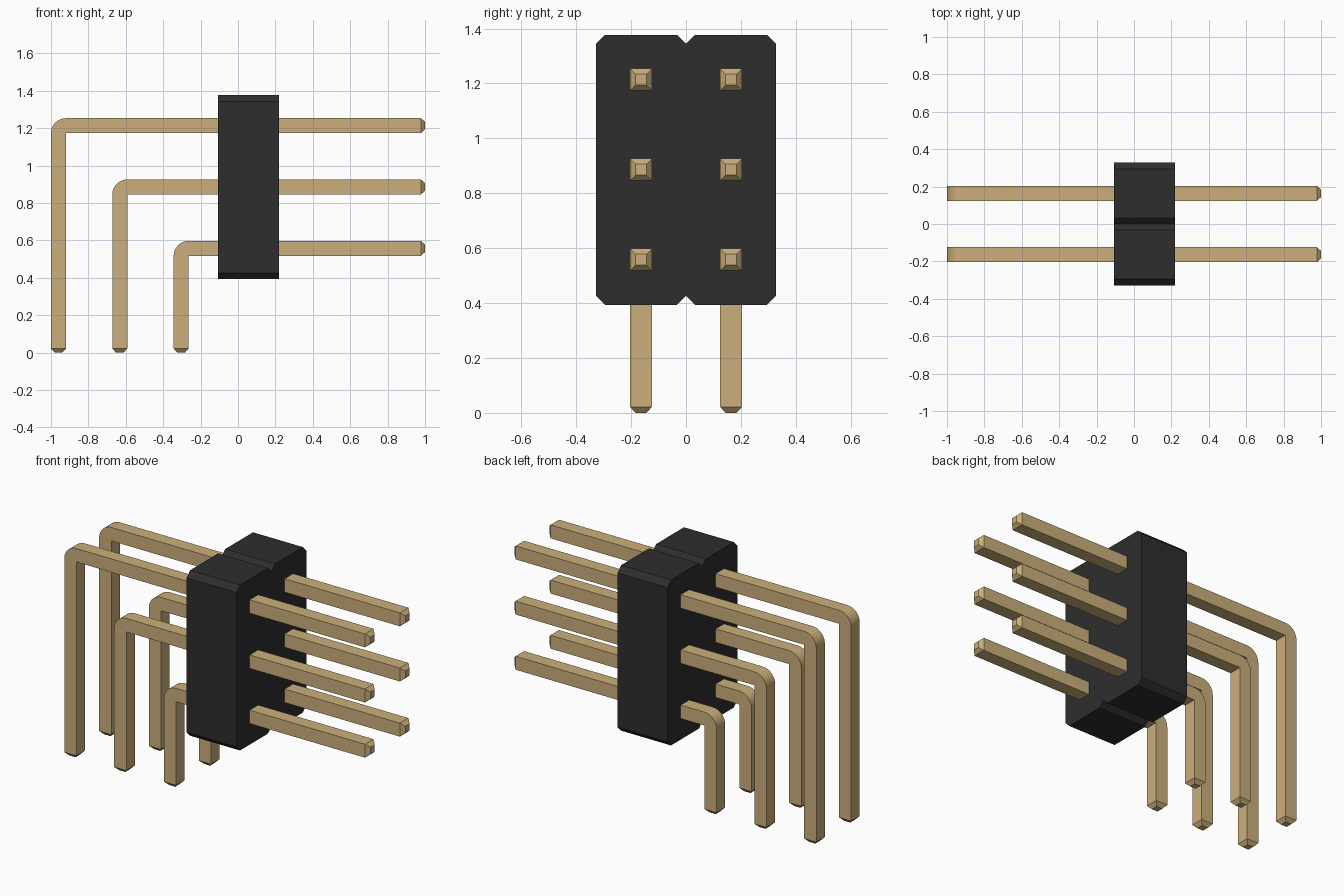
import bpy, bmesh, math
from mathutils import Vector

cube = bpy.data.objects.get("Cube")
if cube:
    bpy.data.objects.remove(cube)


def make_material(name, color):
    mat = bpy.data.materials.new(name)
    mat.use_nodes = True
    mat.diffuse_color = (*color, 1)
    bsdf = next(n for n in mat.node_tree.nodes if n.type == "BSDF_PRINCIPLED")
    bsdf.inputs["Base Color"].default_value = (*color, 1)
    return mat


def extrude_profile(points, offset):
    """Solid made by sweeping a flat outline along an offset."""
    bm = bmesh.new()
    face = bm.faces.new([bm.verts.new(p) for p in points])
    swept = bmesh.ops.extrude_face_region(bm, geom=[face], use_keep_orig=True)
    moved = [g for g in swept["geom"] if isinstance(g, bmesh.types.BMVert)]
    bmesh.ops.translate(bm, verts=moved, vec=offset)
    bmesh.ops.recalc_face_normals(bm, faces=bm.faces)
    return bm


def finish(bm, name, mat):
    mesh = bpy.data.meshes.new(name)
    bm.to_mesh(mesh)
    bm.free()
    mesh.materials.append(mat)
    obj = bpy.data.objects.new(name, mesh)
    bpy.context.collection.objects.link(obj)
    return obj


black = make_material("black plastic", (0.027, 0.027, 0.027))
gold = make_material("gold metal", (0.60, 0.43, 0.20))

PITCH = 0.328
PIN = 0.08
TIP = 0.022
CUT = 0.033

# Housing: chamfered outline with a V notch between the columns
x0, x1 = -0.108, 0.22
low, high, side = 0.393, 1.377, PITCH
half = [(0, low + CUT), (CUT, low), (side - CUT, low), (side, low + CUT),
        (side, high - CUT), (side - CUT, high), (CUT, high), (0, high - CUT)]
outline = half + [(-y, z) for y, z in reversed(half[1:-1])]
finish(extrude_profile([(x0, y, z) for y, z in outline], (x1 - x0, 0, 0)),
       "housing", black)


def add_pin(name, y, row):
    """Square right-angle pin, rounded outside the bend, tapered at both ends."""
    left = -1 + PITCH * row
    top = 1.254 - PITCH * row
    bend = [(left + PIN * (1 - math.cos(a)), top - PIN * (1 - math.sin(a)))
            for a in (math.pi / 2 * i / 8 for i in range(9))]
    path = [(left, TIP)] + bend + [(1 - TIP, top), (1 - TIP, top - PIN),
                                   (left + PIN, top - PIN), (left + PIN, TIP)]
    bm = extrude_profile([(x, y - PIN / 2, z) for x, z in path], (0, PIN, 0))
    # Tapered tips
    for direction in (Vector((1, 0, 0)), Vector((0, 0, -1))):
        bm.normal_update()
        end = max(bm.faces, key=lambda f: (f.normal.dot(direction) > 0.99,
                                           f.calc_center_median().dot(direction)))
        tip = bmesh.ops.extrude_discrete_faces(bm, faces=[end])["faces"][0]
        center = tip.calc_center_median()
        for v in tip.verts:
            v.co = center + (v.co - center) * 0.5 + direction * TIP
    finish(bm, name, gold)


# Two columns of three nested pins
for row, level in enumerate(("top", "middle", "bottom")):
    for column, y in (("front", -PITCH / 2), ("back", PITCH / 2)):
        add_pin(f"{level}_{column}_pin", y, row)
